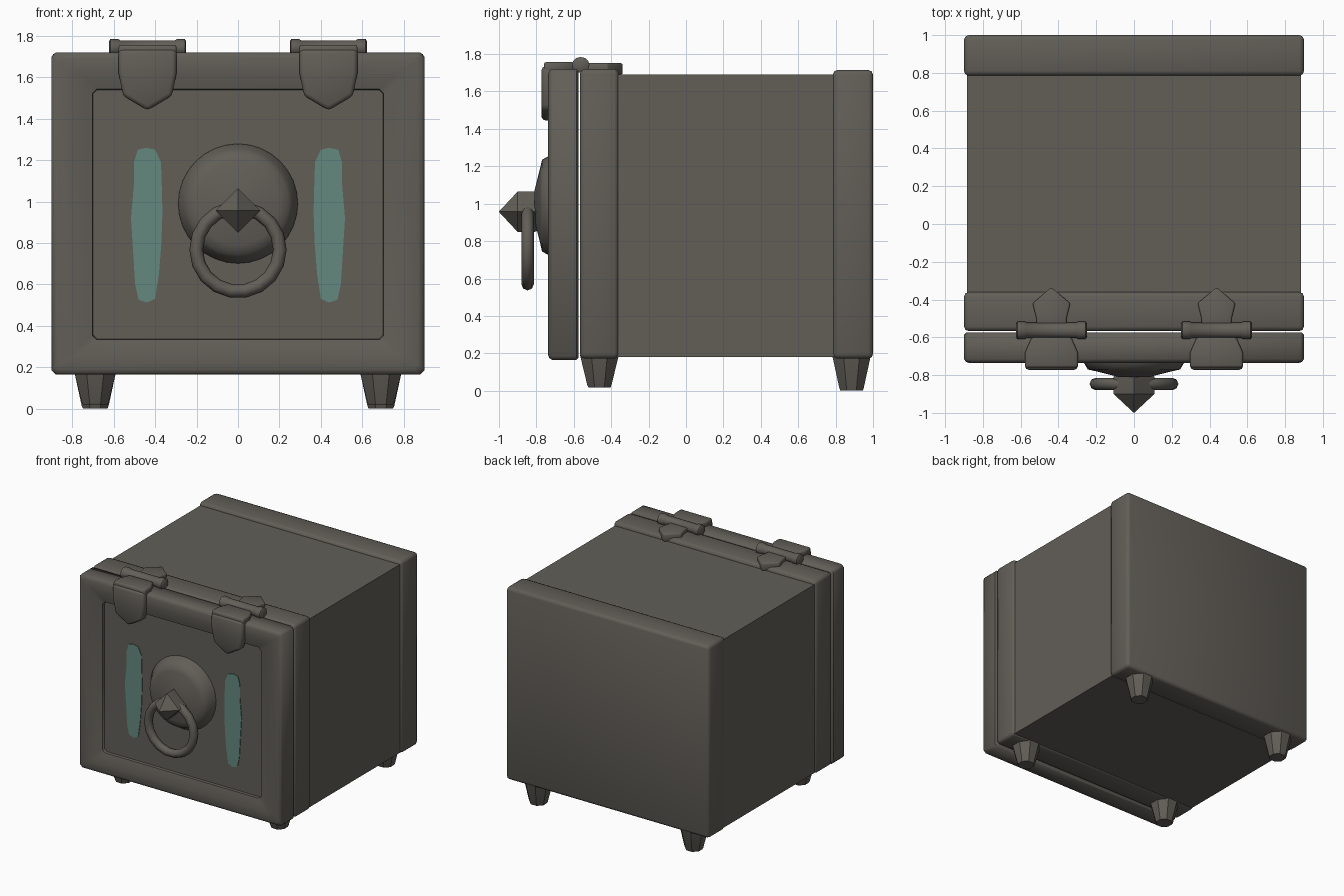
import bpy, bmesh, math
from mathutils import Matrix, Vector

if "Cube" in bpy.data.objects:
    bpy.data.objects.remove(bpy.data.objects["Cube"])

def material(name, rgb):
    m = bpy.data.materials.new(name)
    m.diffuse_color = (*rgb, 1)
    m.use_nodes = True
    m.node_tree.nodes["Principled BSDF"].inputs["Base Color"].default_value = m.diffuse_color
    return m

IRON = material("dark iron", (0.122, 0.113, 0.097))
TEAL = material("teal patina", (0.125, 0.25, 0.21))

def finish(name, bm, mat=IRON, angle=50):
    bmesh.ops.recalc_face_normals(bm, faces=bm.faces[:])
    me = bpy.data.meshes.new(name)
    bm.to_mesh(me)
    bm.free()
    me.materials.append(mat)
    me.shade_smooth()
    me.set_sharp_from_angle(angle=math.radians(angle))
    ob = bpy.data.objects.new(name, me)
    bpy.context.collection.objects.link(ob)
    return ob

def bevel(bm, width, segments=2):
    if width:
        edges = [e for e in bm.edges if e.calc_face_angle(0) > 0.6]
        bmesh.ops.bevel(bm, geom=edges, offset=width, segments=segments,
                        profile=0.5, affect='EDGES', clamp_overlap=True)

def box(name, lo, hi, width):
    bm = bmesh.new()
    bmesh.ops.create_cube(bm, size=1)
    for v in bm.verts:
        v.co = Vector([l + (c + 0.5) * (h - l) for c, l, h in zip(v.co, lo, hi)])
    bevel(bm, width)
    return finish(name, bm)

def loft(name, rings, mat=IRON, width=0, angle=50):
    """Skin a list of equal-length point rings and cap both ends."""
    bm = bmesh.new()
    vr = [[bm.verts.new(p) for p in r] for r in rings]
    n = len(vr[0])
    for a, b in zip(vr, vr[1:]):
        for i in range(n):
            j = (i + 1) % n
            bm.faces.new((a[i], a[j], b[j], b[i]))
    bm.faces.new(vr[0])
    bm.faces.new(vr[-1])
    bmesh.ops.recalc_face_normals(bm, faces=bm.faces[:])
    bevel(bm, width)
    return finish(name, bm, mat, angle)

def circle(r, n, place, phase=0):
    return [place(r * math.cos(2 * math.pi * i / n + phase),
                  r * math.sin(2 * math.pi * i / n + phase)) for i in range(n)]

# Body: slightly slimmer middle between two rims
box("safe_body", (-0.885, -0.45, 0.18), (0.885, 0.9, 1.69), 0)
box("front_rim", (-0.9, -0.567, 0.172), (0.9, -0.36, 1.72), 0.025)
box("back_rim", (-0.9, 0.785, 0.172), (0.9, 1.0, 1.715), 0.025)

# Door: raised frame sloping in to a recessed panel
def door_ring(y, inset):
    x, lo, hi = 0.9 - inset, 0.165 + inset * 0.85, 1.72 - inset * 0.9
    c = 0.02
    return [(-x + c, y, lo), (x - c, y, lo), (x, y, lo + c), (x, y, hi - c),
            (x - c, y, hi), (-x + c, y, hi), (-x, y, hi - c), (-x, y, lo + c)]

loft("door", [door_ring(y, i) for y, i in (
    (-0.575, 0.012), (-0.585, 0), (-0.715, 0), (-0.73, 0.01), (-0.737, 0.03),
    (-0.735, 0.1), (-0.722, 0.16), (-0.712, 0.197), (-0.69, 0.2))])

# Handle plate: shallow dome
loft("handle_plate", [circle(r, 32, lambda a, b, y=y: (a, y, 0.99 + b)) for y, r in (
    (-0.68, 0.29), (-0.70, 0.288), (-0.74, 0.262), (-0.77, 0.245),
    (-0.78, 0.20), (-0.81, 0.08))])

# Four-sided pointed knob
loft("handle_knob", [circle(r, 4, lambda a, b, y=y: (a, y, 0.957 + b)) for y, r in (
    (-0.76, 0.09), (-0.81, 0.108), (-0.90, 0.108), (-0.999, 0.002))], angle=25)

# Hanging pull ring
N, M = 18, 8
rings = []
bm = bmesh.new()
for i in range(N):
    t = 2 * math.pi * i / N
    rings.append([bm.verts.new((r * math.cos(t), -0.847 + y, 0.768 + r * math.sin(t)))
                  for r, y in circle(0.033, M, lambda a, b: (0.202 + a, b))])
for i in range(N):
    for j in range(M):
        a, b = rings[i], rings[(i + 1) % N]
        bm.faces.new((a[j], b[j], b[(j + 1) % M], a[(j + 1) % M]))
finish("pull_ring", bm)

# Feet: tapered eight-sided pegs
for side, s in (("left", -1), ("right", 1)):
    for end, y, z0 in (("front", -0.463, 0.018), ("back", 0.885, 0.0)):
        loft(f"{end}_{side}_foot",
             [circle(r, 8, lambda a, b, z=z: (s * 0.69 + a, y + b, z), math.pi / 8)
              for z, r in ((z0, 0.064), (z0 + 0.012, 0.07), (0.19, 0.112))], angle=40)

# Hinges and patina stripes, mirrored left and right
SHIELD = [(-0.14, 1.735), (-0.14, 1.62), (-0.118, 1.51), (0, 1.44),
          (0.118, 1.51), (0.14, 1.62), (0.14, 1.735)]
TOP_FRONT = [(-0.14, -0.76), (0.14, -0.76), (0.14, -0.68), (0.105, -0.60), (-0.105, -0.60), (-0.14, -0.68)]
TOP_BACK = [(-0.08, -0.54), (0.08, -0.54), (0.08, -0.50), (0.1, -0.42),
            (0, -0.335), (-0.1, -0.42), (-0.08, -0.50)]
STRIPE = [(-0.04, 1.25), (0, 1.26), (0.045, 1.25), (0.062, 1.19), (0.063, 1.08), (0.077, 0.92),
          (0.063, 0.7), (0.057, 0.6), (0.04, 0.525), (0, 0.512), (-0.04, 0.53),
          (-0.058, 0.65), (-0.07, 0.8), (-0.075, 0.95), (-0.071, 1.1), (-0.068, 1.19)]
for side, s in (("left", -1), ("right", 1)):
    cx = s * 0.437
    loft(f"{side}_hinge_shield", [[(cx + x, y, z) for x, z in SHIELD]
                                  for y in (-0.70, -0.772)], width=0.02)
    loft(f"{side}_hinge_front_leaf", [[(cx + x, y, z) for x, y in TOP_FRONT]
                                      for z in (1.70, 1.757)], width=0.012)
    loft(f"{side}_hinge_back_leaf", [[(cx + x, y, z) for x, y in TOP_BACK]
                                     for z in (1.69, 1.752)], width=0.01)
    # Pin with a thicker cap at each end
    loft(f"{side}_hinge_pin", [circle(r, 12, lambda a, b, x=x: (cx + x, -0.563 + a, 1.742 + b * 0.9))
         for x, r in ((-0.187, 0.035), (-0.18, 0.047), (-0.14, 0.047), (-0.133, 0.041),
                      (0.133, 0.041), (0.14, 0.047), (0.18, 0.047), (0.187, 0.035))])
    loft(f"{side}_patina_stripe", [[(s * 0.44 + s * x, y, z) for x, z in STRIPE]
                                   for y in (-0.688, -0.695)], TEAL)
